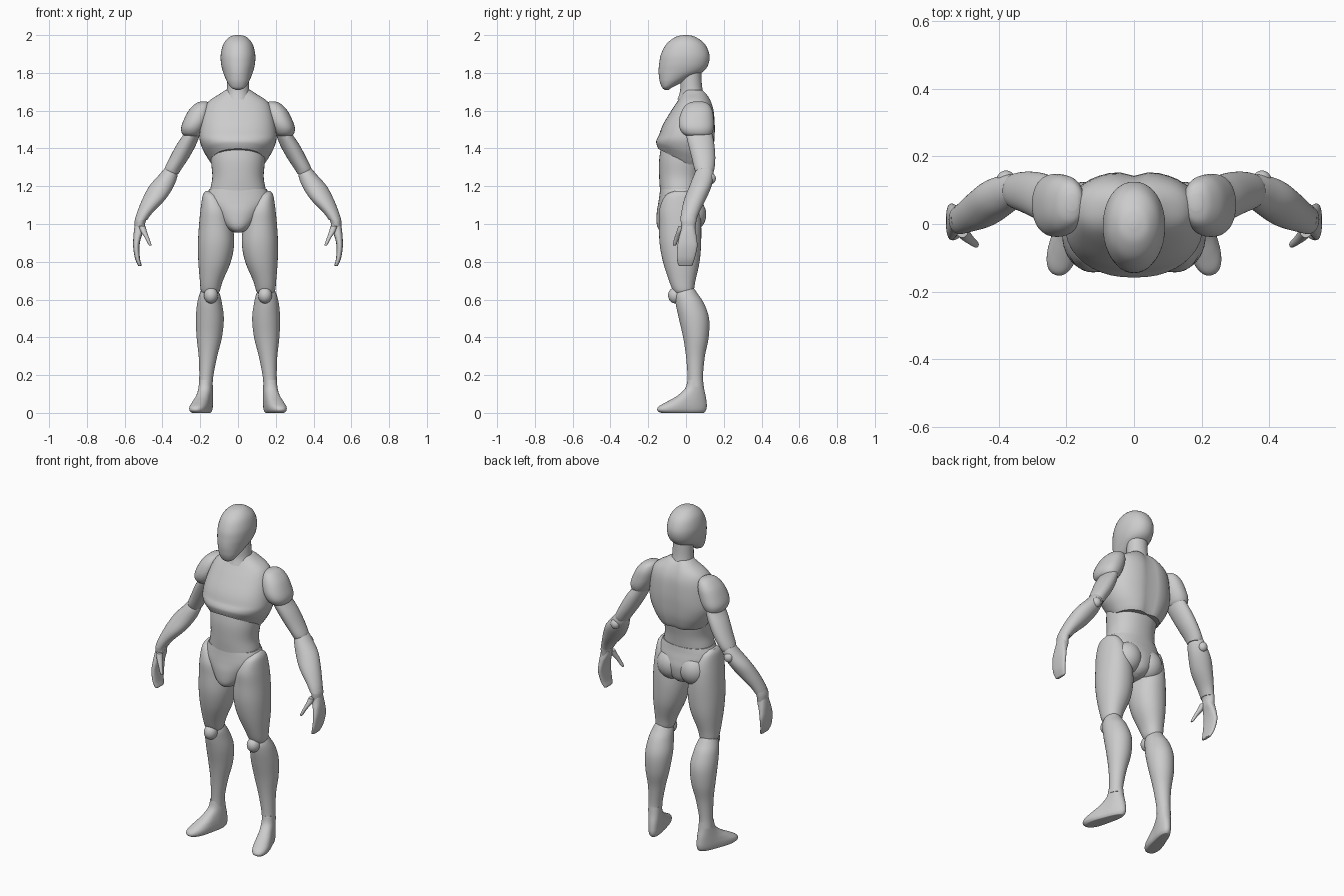
import bpy, bmesh, math
from mathutils import Vector

N, SUB = 40, 5


def finish(bm, name, mirror, angle=50):
    bmesh.ops.recalc_face_normals(bm, faces=bm.faces)
    me = bpy.data.meshes.new(name)
    bm.to_mesh(me)
    bm.free()
    ob = bpy.data.objects.new(name, me)
    bpy.context.collection.objects.link(ob)
    bpy.ops.object.select_all(action='DESELECT')
    ob.select_set(True)
    bpy.context.view_layer.objects.active = ob
    bpy.ops.object.shade_smooth_by_angle(angle=math.radians(angle))
    if mirror:
        ob.modifiers.new("mirror", 'MIRROR').use_mirror_merge = False
    return ob


def spline(secs):
    """Catmull-Rom through the given sections."""
    p = [secs[0]] + secs + [secs[-1]]
    out = []
    for i in range(1, len(p) - 2):
        for k in range(SUB):
            t = k / SUB
            out.append([0.5 * (2 * b + (c - a) * t + (2 * a - 5 * b + 4 * c - d) * t * t
                               + (3 * b - a - 3 * c + d) * t ** 3)
                        for a, b, c, d in zip(*p[i - 1:i + 3])])
    return out + [list(secs[-1])]


def loft(name, secs, power=2.0, mirror=True, deform=None):
    """Skin level sections (z, x0, x1, y0, y1) with superellipse outlines."""
    bm = bmesh.new()
    rings = []
    for z, x0, x1, y0, y1 in spline(secs):
        ring = []
        for j in range(N):
            a = 2 * math.pi * j / N
            c, s = math.cos(a), math.sin(a)
            u = math.copysign(abs(c) ** (2 / power), c)
            v = math.copysign(abs(s) ** (2 / power), s)
            co = Vector(((x0 + x1) / 2 + u * (x1 - x0) / 2, (y0 + y1) / 2 + v * (y1 - y0) / 2, z))
            ring.append(bm.verts.new(deform(co) if deform else co))
        rings.append(ring)
    for a, b in zip(rings, rings[1:]):
        for j in range(N):
            bm.faces.new((a[j], a[(j + 1) % N], b[(j + 1) % N], b[j]))
    bm.faces.new(rings[0])
    bm.faces.new(rings[-1])
    return finish(bm, name, mirror)


def sym(secs):
    return [(z, -r, r, a, b) for z, r, a, b in secs]


def ball(name, centre, radii):
    bm = bmesh.new()
    bmesh.ops.create_uvsphere(bm, u_segments=28, v_segments=16, radius=1)
    for v in bm.verts:
        v.co = Vector([c + r * p for c, r, p in zip(centre, radii, v.co)])
    return finish(bm, name, True)


# Head and neck
loft("head", sym([(2.0, .012, -.012, .012), (1.99, .045, -.055, .05), (1.955, .076, -.102, .098),
                  (1.90, .091, -.132, .123), (1.85, .09, -.142, .12), (1.81, .081, -.145, .095),
                  (1.78, .07, -.143, .04), (1.75, .056, -.138, -.02), (1.722, .036, -.126, -.075),
                  (1.71, .01, -.112, -.092)]), 2.1, False)
loft("neck", sym([(1.84, .058, -.03, .08), (1.75, .058, -.03, .083), (1.70, .061, -.032, .09),
                  (1.66, .068, -.045, .1)]), 2, False)


# Chest with arched lower edge and spine groove
def chest_shape(co):
    w = min(1, max(0, (1.47 - co.z) / .15))
    co.z += .085 * w * max(0, -co.y + .01) / .16
    if co.y > .05:
        co.y -= .014 * math.exp(-(co.x / .03) ** 2)
    return co


loft("chest", sym([(1.71, .066, -.01, .092), (1.69, .095, -.02, .112), (1.65, .155, -.045, .135),
                   (1.60, .182, -.078, .15), (1.52, .199, -.125, .156), (1.45, .204, -.148, .154),
                   (1.39, .186, -.158, .148), (1.34, .157, -.154, .136), (1.315, .14, -.148, .125)]),
     2.35, False, chest_shape)

# Waist and pelvis
loft("waist", sym([(1.42, .14, -.13, .1), (1.34, .143, -.142, .1), (1.25, .136, -.142, .083),
                   (1.18, .147, -.138, .075), (1.12, .15, -.135, .07)]), 2.2, False)
loft("pelvis", sym([(1.185, .152, -.137, .078), (1.15, .168, -.141, .083), (1.11, .17, -.147, .092),
                    (1.06, .13, -.155, .1), (1.0, .088, -.155, .09), (.97, .055, -.143, .065),
                    (.955, .02, -.12, .03)]), 2.2, False)
ball("buttock", (.073, .025, 1.05), (.085, .082, .092))

# Legs
loft("thigh", [(1.175, .14, .172, -.06, .0), (1.15, .1, .187, -.11, .04), (1.08, .05, .198, -.14, .07),
               (1.0, .03, .206, -.142, .08), (.9, .02, .212, -.14, .08), (.8, .038, .21, -.122, .072),
               (.7, .08, .202, -.09, .05), (.65, .095, .197, -.07, .042), (.63, .105, .187, -.055, .035)], 2.15)
loft("shin", [(.67, .12, .185, -.035, .035), (.63, .097, .203, -.058, .062), (.58, .085, .216, -.055, .095),
              (.5, .075, .223, -.038, .122), (.4, .085, .219, -.015, .12), (.3, .11, .208, .0, .1),
              (.2, .13, .205, .008, .09), (.14, .135, .208, .008, .092)])
ball("kneecap", (.143, -.055, .622), (.037, .04, .043))


# Foot, widened at the toes and turned outward
def foot_shape(co):
    x = co.x * (1 + max(0, -co.y) * 2.6)
    y = co.y - .05
    a = math.radians(17)
    return Vector((.17 + x * math.cos(a) - y * math.sin(a), .05 + x * math.sin(a) + y * math.cos(a), co.z))


loft("foot", sym([(.175, .034, .008, .09), (.13, .036, -.005, .096), (.09, .038, -.05, .105),
                  (.06, .04, -.105, .11), (.035, .041, -.15, .112), (.015, .039, -.16, .108),
                  (.002, .032, -.145, .098), (0, .025, -.13, .09)]), 2.25, True, foot_shape)

# Arms
loft("shoulder", [(1.648, .165, .2, .04, .09), (1.635, .15, .228, .005, .12), (1.60, .145, .262, -.022, .14),
                  (1.55, .155, .288, -.037, .147), (1.51, .172, .301, -.035, .147),
                  (1.48, .19, .297, -.018, .138), (1.465, .205, .283, .005, .125)], 2.2)
loft("upper_arm", [(1.55, .18, .25, .0, .12), (1.48, .2, .285, .0, .138), (1.42, .222, .325, .012, .15),
                   (1.35, .26, .362, .03, .155), (1.29, .3, .39, .045, .15), (1.265, .315, .385, .055, .14)])
loft("forearm", [(1.295, .33, .388, .06, .14), (1.26, .32, .418, .042, .146), (1.2, .34, .47, .018, .135),
                 (1.13, .385, .507, -.01, .105), (1.06, .452, .535, -.025, .07), (1.02, .482, .546, -.03, .055)])
ball("elbow_cap", (.378, .132, 1.24), (.027, .026, .029))

# Hands
loft("wrist", [(1.045, .47, .54, -.025, .06), (1.015, .488, .547, -.028, .055), (.97, .498, .546, -.022, .048)])
loft("hand", [(1.0, .492, .545, -.02, .045), (.97, .497, .55, -.026, .05), (.93, .512, .554, -.037, .056),
              (.88, .522, .555, -.046, .06), (.82, .519, .546, -.048, .047), (.785, .511, .532, -.042, .035),
              (.778, .513, .527, -.035, .028)], 2.6)
loft("thumb", [(.99, .49, .525, -.04, .0), (.96, .482, .515, -.05, -.015), (.925, .47, .492, -.062, -.036),
               (.893, .459, .475, -.07, -.05), (.885, .46, .468, -.066, -.056)])
